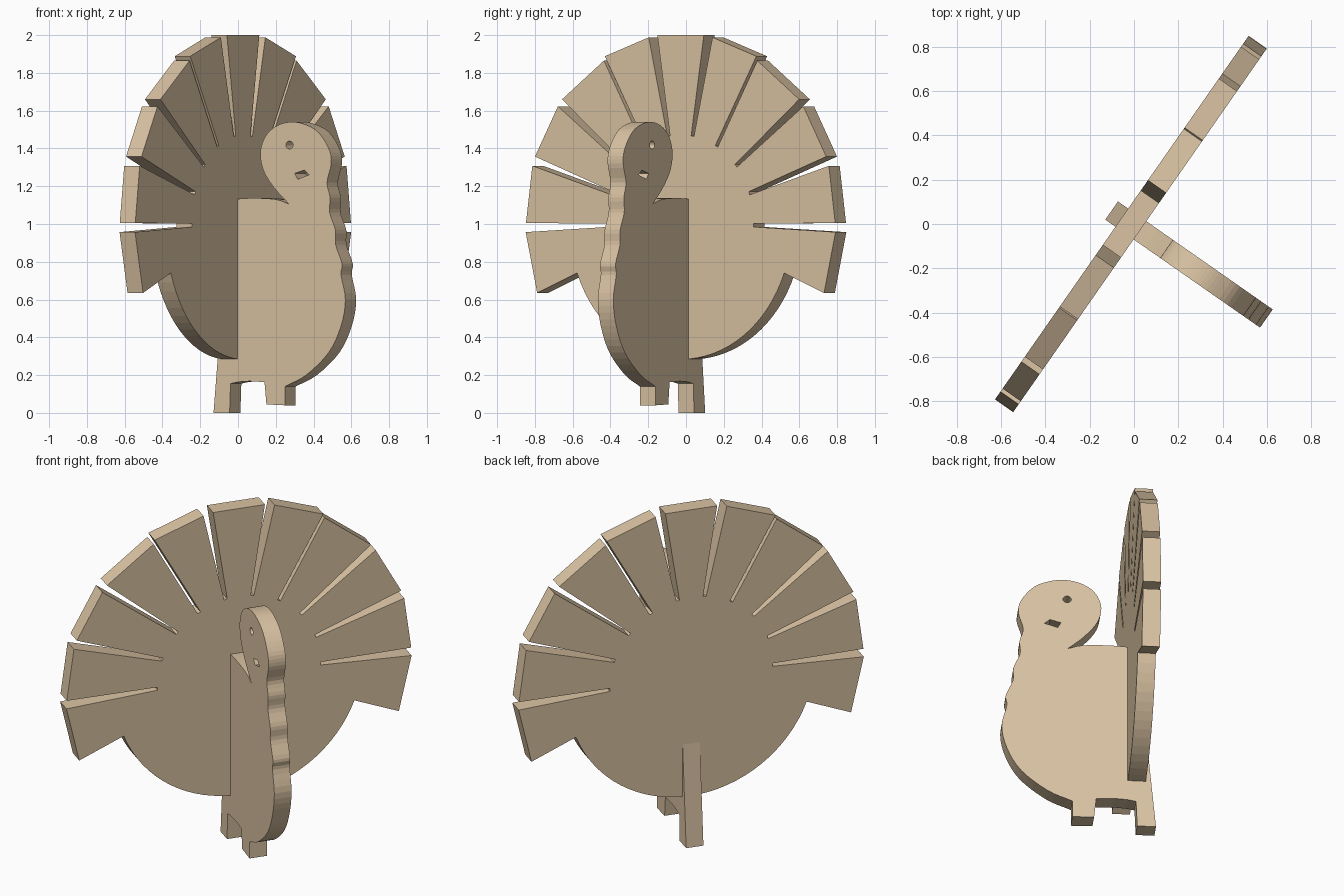
import bpy
import math
from mathutils import Matrix, Vector

cube = bpy.data.objects.get("Cube")
if cube:
    bpy.data.objects.remove(cube, do_unlink=True)

THICKNESS = 0.1
FAN_ANGLE = math.radians(55.1)
ORIGIN = Vector((-0.014, 0, 0))
UP = Vector((0, 0, 1))

# Plain board colour
wood = bpy.data.materials.new("light wood")
wood.use_nodes = True
colour = (0.70, 0.545, 0.365, 1)
wood.diffuse_color = colour
wood.node_tree.nodes["Principled BSDF"].inputs["Base Color"].default_value = colour


def smooth(points, steps=4):
    """Pass a rounded line through the points."""
    pts = [Vector(p) for p in points]
    pts = [pts[0] * 2 - pts[1]] + pts + [pts[-1] * 2 - pts[-2]]
    line = []
    for a, b, c, d in zip(pts, pts[1:], pts[2:], pts[3:]):
        for i in range(steps):
            t = i / steps
            line.append(b + ((c - a) * t
                             + (a * 2 - b * 5 + c * 4 - d) * t ** 2
                             + (b * 3 - a - c * 3 + d) * t ** 3) / 2)
    return line + [pts[-2]]


def board(name, outlines, angle):
    """Upright board cut from closed outlines; inner outlines become holes."""
    curve = bpy.data.curves.new(name, "CURVE")
    curve.dimensions = "2D"
    curve.fill_mode = "BOTH"
    curve.extrude = THICKNESS / 2
    for outline in outlines:
        spline = curve.splines.new("POLY")
        spline.points.add(len(outline) - 1)
        for point, (x, z) in zip(spline.points, outline):
            point.co = (x, z, 0, 1)
        spline.use_cyclic_u = True
    obj = bpy.data.objects.new(name, curve)
    bpy.context.collection.objects.link(obj)
    along = Vector((math.cos(angle), math.sin(angle), 0))
    axes = Matrix((along, UP, along.cross(UP))).transposed()
    obj.matrix_world = Matrix.Translation(ORIGIN) @ axes.to_4x4()
    bpy.ops.object.select_all(action="DESELECT")
    obj.select_set(True)
    bpy.context.view_layer.objects.active = obj
    bpy.ops.object.convert(target="MESH")
    obj = bpy.context.object
    obj.data.materials.clear()
    obj.data.materials.append(wood)
    for face in obj.data.polygons:
        face.use_smooth = False
    return obj


# Tail fan: feather tips split by radial slits, over a round lower edge
slits = [  # mouth corner, mouth corner, angle of inner end from vertical
    ((0.15, 2.0), (0.206, 1.988), 9.4),
    ((0.489, 1.888), (0.495, 1.865), 29.4),
    ((0.765, 1.66), (0.792, 1.623), 49.2),
    ((0.94, 1.357), (0.957, 1.308), 69.8),
    ((0.998, 1.005), (1.0, 0.957), 90.8),
]
half = []
for upper, lower, degrees in slits:
    a = math.radians(degrees)
    radial = Vector((math.sin(a), math.cos(a)))
    side = Vector((-radial.y, radial.x)) * 0.009
    tip = radial * 0.472 + Vector((0, 1))
    half += [upper, tip + side, tip - side, lower]
half.append((0.926, 0.635))
arc = 111.2
for i in range(17):
    a = math.radians(arc + (180 - arc) * i / 16)
    half.append((0.717 * math.sin(a), 1 + 0.717 * math.cos(a)))
mirrored = [(-p[0], p[1]) for p in reversed(half[:-1])]
board("tail_fan", [half + mirrored], FAN_ANGLE)

# Body: feet, rounded breast, wavy throat, head and flat back
feet = [(-0.13, 0), (-0.045, 0), (-0.04, 0.155), (0, 0.164),
        (0.06, 0.168), (0.14, 0.163), (0.15, 0.045), (0.248, 0.04)]
front = smooth([
    (0.248, 0.14), (0.36, 0.2), (0.48, 0.32), (0.545, 0.46), (0.568, 0.6),
    (0.545, 0.73), (0.55, 0.79), (0.517, 0.89), (0.515, 0.97),
    (0.485, 1.06), (0.487, 1.14), (0.471, 1.22), (0.493, 1.32),
    (0.48, 1.4), (0.42, 1.49), (0.345, 1.53), (0.28, 1.54), (0.215, 1.525),
    (0.16, 1.485), (0.127, 1.425), (0.118, 1.355), (0.14, 1.27),
    (0.2, 1.18), (0.27, 1.105)])
back = smooth([(0.27, 1.105), (0.2, 1.13), (0.08, 1.137), (-0.043, 1.13)])[1:]
eye = [(0.272 + 0.019 * math.cos(math.tau * i / 16),
        1.418 + 0.021 * math.sin(math.tau * i / 16)) for i in range(16)]
beak = [(0.3, 1.268), (0.35, 1.285), (0.375, 1.26), (0.315, 1.237)]


def unfold(outline):
    """Turn slanted widths into lengths along the board."""
    return [((x + 0.043) / math.sin(FAN_ANGLE), z) for x, z in outline]


board("body", [unfold(o) for o in (feet + front + back, eye, beak)],
      FAN_ANGLE - math.pi / 2)
